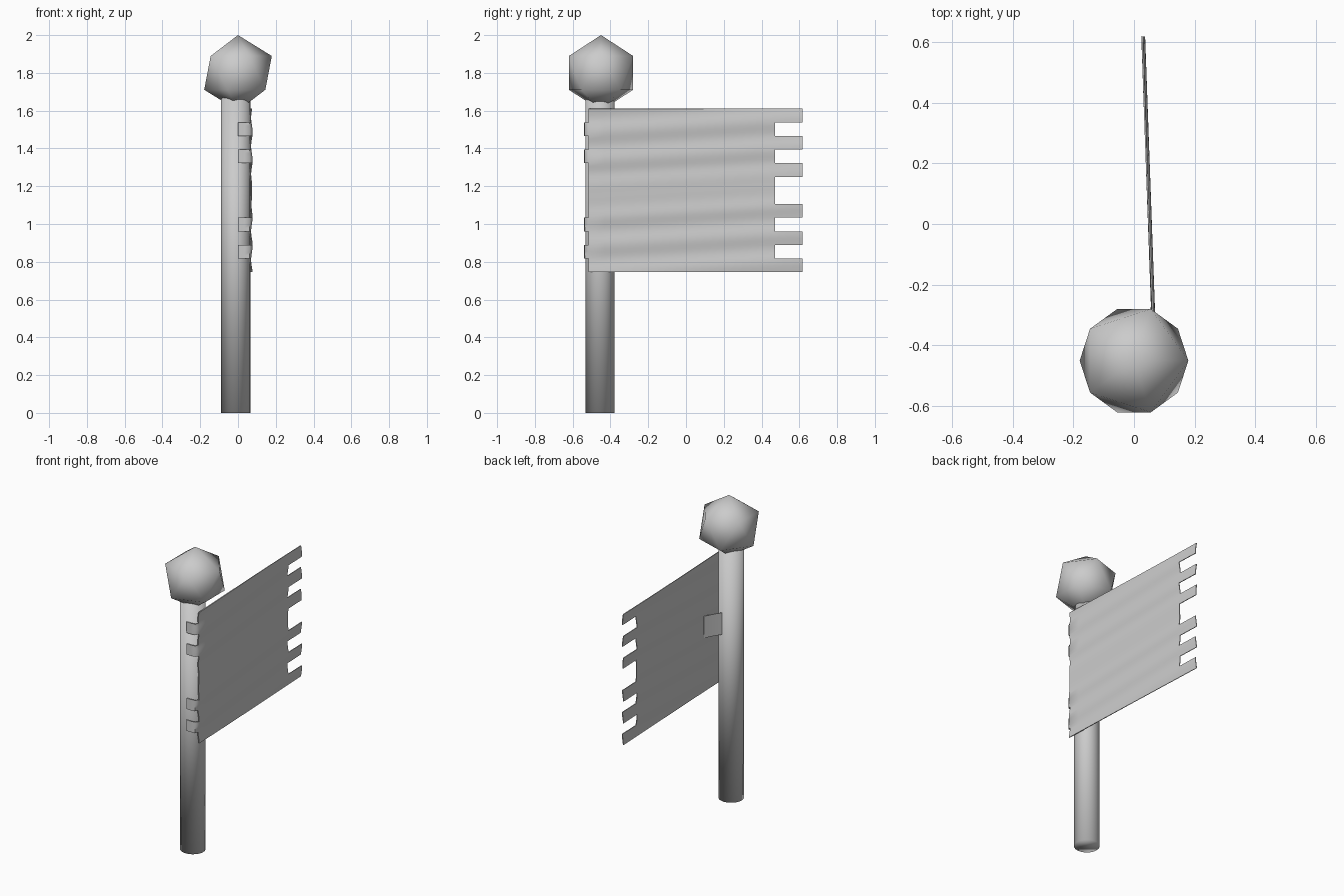
import bpy
import bmesh
import math

cube = bpy.data.objects.get("Cube")
if cube:
    bpy.data.objects.remove(cube, do_unlink=True)

# Single material
GREY = (0.6, 0.6, 0.6, 1)
grey = bpy.data.materials.new("plain_grey")
grey.use_nodes = True
grey.diffuse_color = GREY
grey.node_tree.nodes["Principled BSDF"].inputs["Base Color"].default_value = GREY

POLE_X, POLE_Y, POLE_R = -0.012, -0.455, 0.077
BOTTOM, CELL, CELLS, STEPS = 0.745, 0.0721, 12, 4


def name_active(name):
    obj = bpy.context.object
    obj.name = name
    obj.data.materials.append(grey)
    bpy.ops.object.shade_smooth()
    return obj


def ribbon(name, path, first, last, keep, offset):
    """Upright cloth sheet following a plan-view path, cut by a cell rule."""
    bm = bmesh.new()
    rows = range(first * STEPS, last * STEPS + 1)
    grid = []
    for i, (x, y) in enumerate(path):
        column = []
        for r in rows:
            z = BOTTOM + CELL * r / STEPS
            column.append(bm.verts.new((x + offset(i, y, z), y, z)))
        grid.append(column)
    for i in range(len(path) - 1):
        for j in range(len(rows) - 1):
            if keep(i, first + j // STEPS):
                bm.faces.new((grid[i][j], grid[i + 1][j],
                              grid[i + 1][j + 1], grid[i][j + 1]))
    loose = [v for v in bm.verts if not v.link_faces]
    bmesh.ops.delete(bm, geom=loose, context='VERTS')
    mesh = bpy.data.meshes.new(name)
    bm.to_mesh(mesh)
    bm.free()
    obj = bpy.data.objects.new(name, mesh)
    bpy.context.collection.objects.link(obj)
    mesh.materials.append(grey)
    solid = obj.modifiers.new("thickness", 'SOLIDIFY')
    solid.thickness = 0.005
    solid.offset = 0
    bpy.ops.object.select_all(action='DESELECT')
    obj.select_set(True)
    bpy.context.view_layer.objects.active = obj
    bpy.ops.object.modifier_apply(modifier=solid.name)
    bpy.ops.object.shade_smooth_by_angle(angle=math.radians(50))
    return obj


# Pole
bpy.ops.mesh.primitive_cylinder_add(vertices=32, radius=POLE_R, depth=1.7,
                                    location=(POLE_X, POLE_Y, 0.85))
name_active("pole")

# Faceted knob on top
bpy.ops.mesh.primitive_ico_sphere_add(subdivisions=1, radius=0.2,
                                      location=(0, -0.45, 1.8))
name_active("knob")

# Flag: straps round the pole, rippled cloth, toothed end
STRAPS = {1, 3, 8, 10}
TEETH = {0, 2, 4, 7, 9, 11}
strap_path = [(0.0, -0.537), (0.035, -0.537), (0.06, -0.534)]
HOIST, TIP, BODY = -0.515, 0.47, 12
body_y = [HOIST + (TIP - HOIST) * i / BODY for i in range(BODY + 1)]
path = strap_path + [(0.071 - 0.036 * (y - HOIST), y) for y in body_y + [0.545, 0.617]]
body_start = len(strap_path)
body_end = body_start + BODY


def flag_cells(i, cell):
    if i < body_start:
        return cell in STRAPS
    return i < body_end or cell in TEETH


def ripple(i, y, z):
    if i < body_start:
        return 0
    level = z - 0.06 * y
    calm = min(1, abs(level - 1.18) / 0.12)
    return 0.004 * calm * math.sin(math.tau * (level - 1.18) / 0.15)


ribbon("flag", path, 0, CELLS, flag_cells, ripple)

# Middle strap behind the pole
ribbon("back_strap", [(0.06, -0.27), (0.03, -0.33), (0.0, -0.376)], 5, 7,
       lambda i, cell: True, lambda i, y, z: 0)
